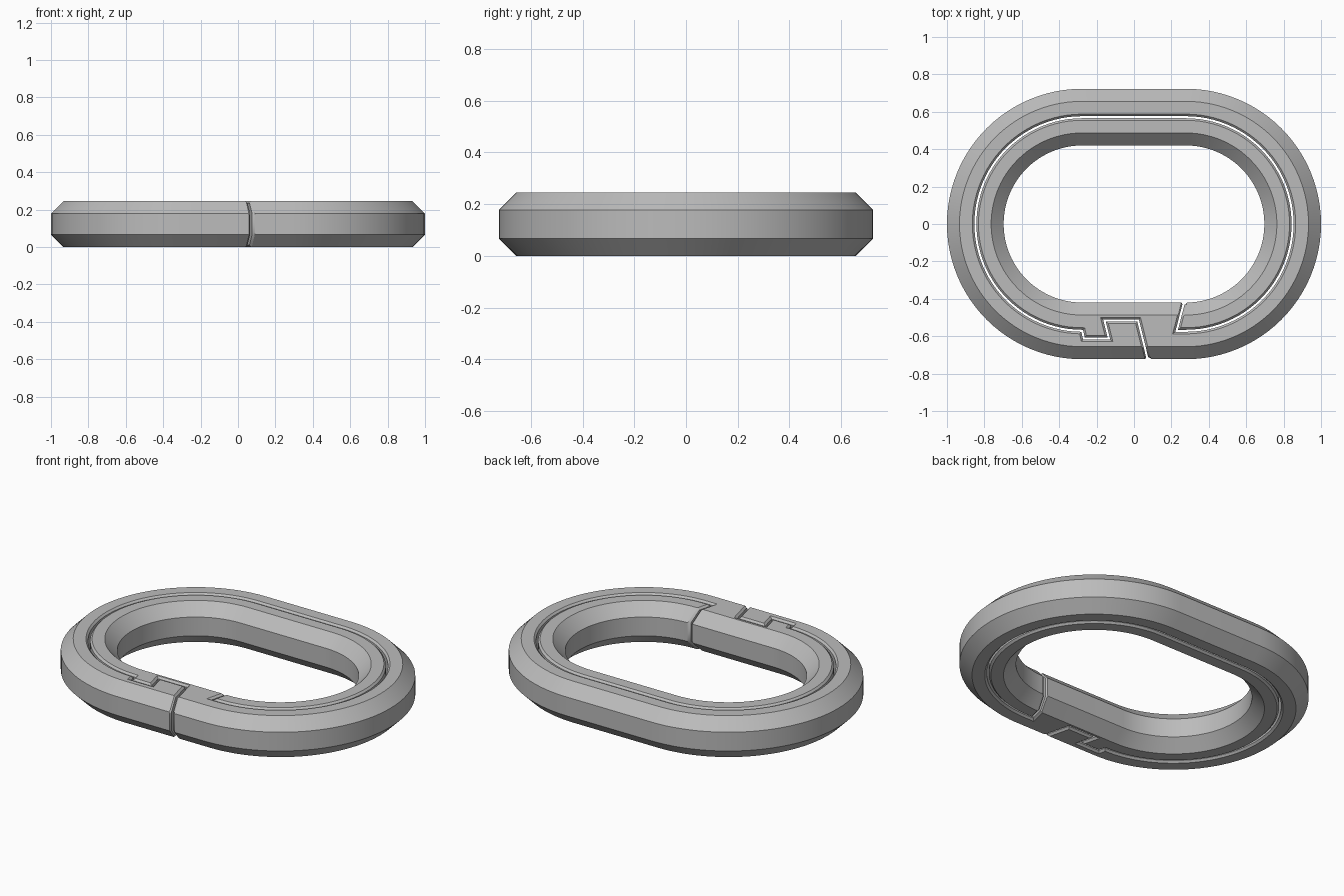
import bpy, bmesh, math
from mathutils import Vector

cube = bpy.data.objects.get("Cube")
if cube:
    bpy.data.objects.remove(cube, do_unlink=True)

# Main sizes
STRAIGHT = 0.277           # half length of the straight sides
R_IN, R_OUT = 0.42, 0.723  # inner and outer edge, measured from the ring's spine
HALF_H, BEV = 0.1225, 0.067
R_SLOT, GAP, LIP = 0.571, 0.0055, 0.011
STEPS = 48

metal = bpy.data.materials.new("plain_grey")
metal.use_nodes = True
GREY = (0.5, 0.5, 0.5, 1)
metal.diffuse_color = GREY
metal.node_tree.nodes["Principled BSDF"].inputs["Base Color"].default_value = GREY


def arc(side, r):
    """Half circle at the right (side 1) or left (side -1) end, counterclockwise."""
    start = -math.pi / 2 if side > 0 else math.pi / 2
    angles = [start + math.pi * i / STEPS for i in range(STEPS + 1)]
    return [(side * STRAIGHT + r * math.cos(a), r * math.sin(a)) for a in angles]


def skin(name, sections, closed):
    """Join equal cross-sections into one solid."""
    bm = bmesh.new()
    rings = [[bm.verts.new(p) for p in s] for s in sections]
    n = len(rings[0])
    for i in range(len(rings) if closed else len(rings) - 1):
        a, b = rings[i], rings[(i + 1) % len(rings)]
        for j in range(n):
            k = (j + 1) % n
            bm.faces.new((a[j], a[k], b[k], b[j]))
    if not closed:
        bm.faces.new(rings[0])
        bm.faces.new(rings[-1])
    bmesh.ops.recalc_face_normals(bm, faces=bm.faces)
    mesh = bpy.data.meshes.new(name)
    bm.to_mesh(mesh)
    bm.free()
    obj = bpy.data.objects.new(name, mesh)
    bpy.context.collection.objects.link(obj)
    mesh.materials.append(metal)
    return obj


# Oval ring with an eight-sided cross-section
low, high = BEV, 2 * HALF_H - BEV
profile = [(R_IN, low), (R_IN + BEV, 0), (R_OUT - BEV, 0), (R_OUT, low),
           (R_OUT, high), (R_OUT - BEV, 2 * HALF_H), (R_IN + BEV, 2 * HALF_H), (R_IN, high)]
outlines = [(arc(1, r) + arc(-1, r), z) for r, z in profile]
ring = skin("split_ring", [[(*o[i], z) for o, z in outlines]
                           for i in range(2 * STEPS + 2)], True)


# Slot path: (x, y, half height of the ring there, half width of the gap)
def end_cut(inner, x0, y0, x1, edge, outward):
    """Points from the slot corner out to a rim, flaring at the rim."""
    y_rim = -edge
    stops = [(y_rim - outward * BEV, HALF_H, GAP),
             (y_rim - outward * LIP, HALF_H - BEV + LIP, GAP),
             (y_rim + outward * 0.004, HALF_H - BEV - 0.004, GAP + LIP + 0.004)]
    return [(x0 + (x1 - x0) * (y - y0) / (y_rim - y0), y, h, w) for y, h, w in stops]


inner_cut = end_cut(True, 0.228, -R_SLOT, 0.267, R_IN, 1)[::-1]
outer_cut = end_cut(False, 0.022, -0.516, 0.073, R_OUT, -1)
middle = [(0.228, -R_SLOT)] + arc(1, R_SLOT) + arc(-1, R_SLOT)
hook = [(-0.268, -0.612), (-0.134, -0.612), (-0.158, -0.516), (0.022, -0.516)]
path = inner_cut + [(x, y, HALF_H, GAP) for x, y in middle + hook] + outer_cut

# Slot cutter, widened at the surface to chamfer its edges
sections = []
for i, (x, y, h, w) in enumerate(path):
    here = Vector((x, y))
    before = Vector(path[max(i - 1, 0)][:2])
    after = Vector(path[min(i + 1, len(path) - 1)][:2])
    d1 = (here - before) if i else (after - here)
    d2 = (after - here) if i < len(path) - 1 else d1
    n1, n2 = [Vector((-d.y, d.x)).normalized() for d in (d1, d2)]
    mitre = (n1 + n2) / (1 + n1.dot(n2))
    wide = max(w, GAP + LIP + 0.004)
    shape = [(-w, LIP - h), (-wide, -h - 0.004), (wide, -h - 0.004), (w, LIP - h),
             (w, h - LIP), (wide, h + 0.004), (-wide, h + 0.004), (-w, h - LIP)]
    sections.append([(*(here + mitre * s), HALF_H + z) for s, z in shape])
cutter = skin("slot_cutter", sections, False)
cutter.hide_render = True

# Cut the ring into one springy double coil
cut = ring.modifiers.new("slot", 'BOOLEAN')
cut.operation = 'DIFFERENCE'
cut.solver = 'EXACT'
cut.object = cutter
bpy.context.view_layer.objects.active = ring
for o in bpy.context.selected_objects:
    o.select_set(False)
ring.select_set(True)
bpy.ops.object.modifier_apply(modifier=cut.name)
bpy.data.objects.remove(cutter, do_unlink=True)
bpy.ops.object.shade_smooth_by_angle(angle=math.radians(25))
